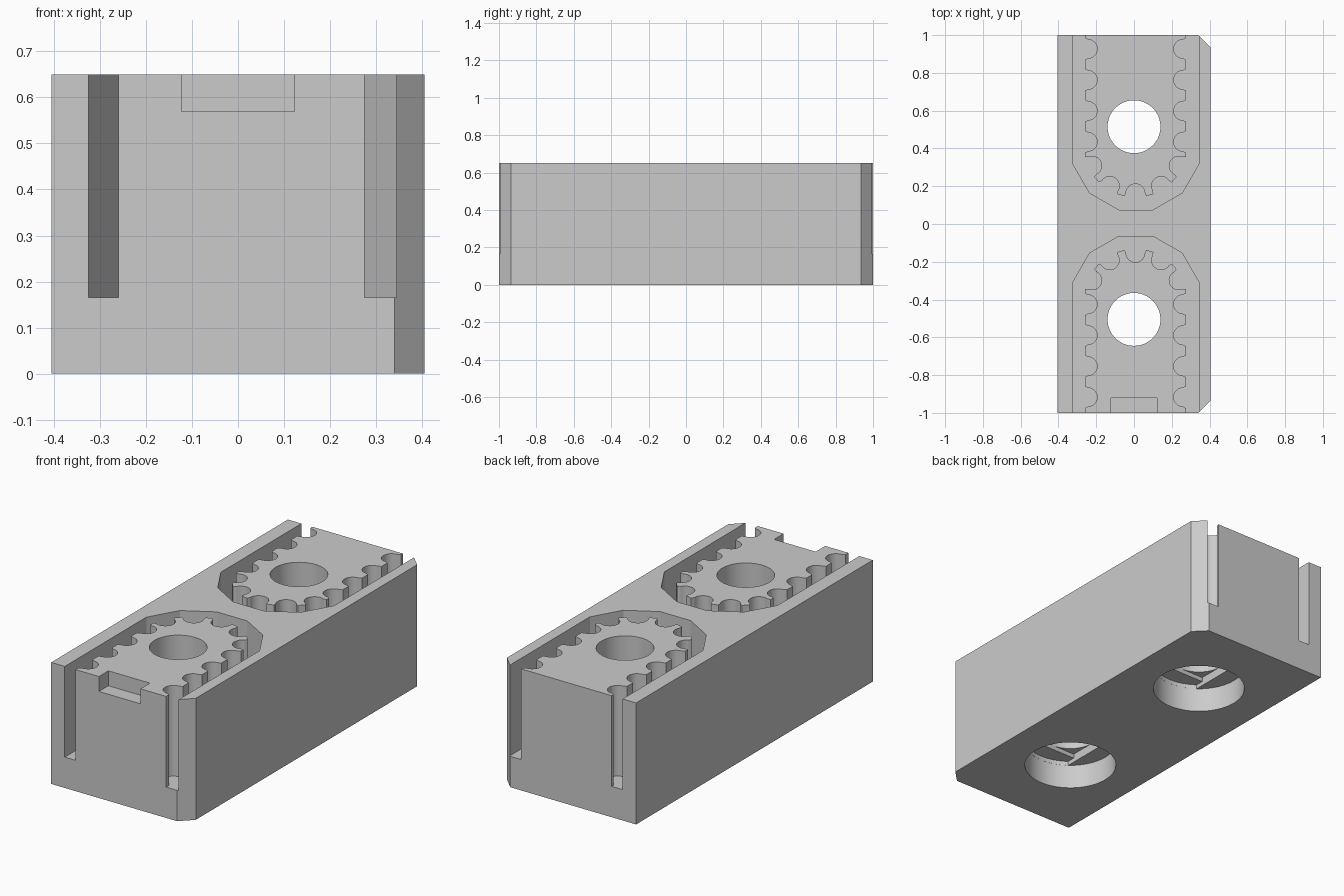
import bpy
import bmesh
from math import sin, cos, pi, radians
from mathutils import Vector

cube = bpy.data.objects.get("Cube")
if cube:
    bpy.data.objects.remove(cube)

grey = bpy.data.materials.new("plain grey")
grey.use_nodes = True
grey.diffuse_color = (0.6, 0.6, 0.6, 1)
grey.node_tree.nodes["Principled BSDF"].inputs["Base Color"].default_value = (0.6, 0.6, 0.6, 1)

H = 0.65        # body height
FLOOR = 0.165   # floor of the belt channels
TOP = H + 0.1   # how far cutters reach above the body
SHIFT = 0.005   # small offset of both stations along y


def prism(name, outline, z0, z1):
    """Extrude a flat outline between two heights."""
    bm = bmesh.new()
    face = bm.faces.new([bm.verts.new((x, y, z0)) for x, y in outline])
    new = bmesh.ops.extrude_face_region(bm, geom=[face])["geom"]
    moved = [v for v in new if isinstance(v, bmesh.types.BMVert)]
    bmesh.ops.translate(bm, verts=moved, vec=(0, 0, z1 - z0))
    bmesh.ops.recalc_face_normals(bm, faces=bm.faces[:])
    mesh = bpy.data.meshes.new(name)
    bm.to_mesh(mesh)
    bm.free()
    mesh.materials.append(grey)
    obj = bpy.data.objects.new(name, mesh)
    bpy.context.collection.objects.link(obj)
    return obj


def circle(cy, r, n=64):
    return [(r * cos(2 * pi * i / n), cy + r * sin(2 * pi * i / n)) for i in range(n)]


def rect(x, y0, y1):
    return [(-x, y0), (x, y0), (x, y1), (-x, y1)]


def bite(edge, normal):
    """Round tooth gap cut into the island at an edge point."""
    tangent = Vector((normal.y, -normal.x))
    r, inset, steps = 0.05, 0.015, 12
    pts = [edge - tangent * 0.058]
    for i in range(steps + 1):
        a = pi * i / steps
        pts.append(edge - normal * (inset + r * sin(a)) - tangent * (r * cos(a)))
    pts.append(edge + tangent * 0.058)
    return pts


def channel_outline():
    """U-shaped belt channel: toothed inner edge, faceted outer edge."""
    cx, cy, r = 0.0075, 0.41, 0.2675
    end = 1.1
    rows = [0.922 - 0.164 * k for k in range(4)]
    pts = [Vector((cx + r, end))]
    for y in rows:
        pts += bite(Vector((cx + r, y)), Vector((1, 0)))
    for k in range(-2, 3):
        a = radians(-90 - 32.5 * k)
        n = Vector((cos(a), sin(a)))
        pts += bite(Vector((cx, cy)) + n * r, n)
    for y in reversed(rows):
        pts += bite(Vector((cx - r, y)), Vector((-1, 0)))
    pts.append(Vector((cx - r, end)))
    # outer wall follows half of a twelve-sided polygon
    ox, oy, half = 0.01, 0.405, 0.335
    big = half / cos(radians(15))
    pts.append(Vector((ox - half, end)))
    for k in range(6):
        a = radians(195 + 30 * k)
        pts.append(Vector((ox + big * cos(a), oy + big * sin(a))))
    pts.append(Vector((ox + half, end)))
    return pts


# body with two chamfered corners on its left side
X, C = 0.405, 0.065
body = prism("clamp_body", [(-X, -1), (X - C, -1), (X, C - 1), (X, 1 - C), (X - C, 1), (-X, 1)], 0, H)

cutters = []
channel = channel_outline()
HOLE, BORE = 0.14, 0.232
for side, label in ((1, "back"), (-1, "front")):
    cy = side * 0.51 + SHIFT
    # belt channel
    cutters.append(prism(label + "_channel_cutter", [(p.x, side * p.y + SHIFT) for p in channel], FLOOR, TOP))
    # bolt hole
    cutters.append(prism(label + "_hole_cutter", circle(cy, HOLE), -0.1, TOP))
    # counterbore from below
    cutters.append(prism(label + "_bore_cutter", circle(cy, BORE), -0.1, 0.132))
    # stepped ceiling: a slot with round ends, then a square
    reach = [(x, y) for x, y in circle(cy, BORE - 0.0005) if abs(x) < HOLE - 0.001]
    edge = (BORE ** 2 - HOLE ** 2) ** 0.5
    upper = [(HOLE, cy + edge)] + [p for p in reach if p[1] > cy] + [(-HOLE, cy + edge)]
    lower = [(-HOLE, cy - edge)] + [p for p in reach if p[1] < cy] + [(HOLE, cy - edge)]
    cutters.append(prism(label + "_slot_cutter", upper + lower, 0.1, 0.155))
    cutters.append(prism(label + "_square_cutter", rect(HOLE, cy - HOLE, cy + HOLE), 0.08, 0.178))

# shallow notch at the front top edge
cutters.append(prism("notch_cutter", rect(0.123, -1.1, -0.92), 0.57, TOP))

for cutter in cutters:
    mod = body.modifiers.new(cutter.name, "BOOLEAN")
    mod.operation = "DIFFERENCE"
    mod.solver = "EXACT"
    mod.object = cutter

# bake the cuts, then drop the cutters
bpy.context.view_layer.update()
graph = bpy.context.evaluated_depsgraph_get()
result = bpy.data.meshes.new_from_object(body.evaluated_get(graph))
body.modifiers.clear()
body.data = result
for cutter in cutters:
    bpy.data.objects.remove(cutter)

# smooth the round walls, keep the facets sharp
for obj in bpy.context.selected_objects:
    obj.select_set(False)
body.select_set(True)
bpy.context.view_layer.objects.active = body
bpy.ops.object.shade_smooth_by_angle(angle=radians(20))
